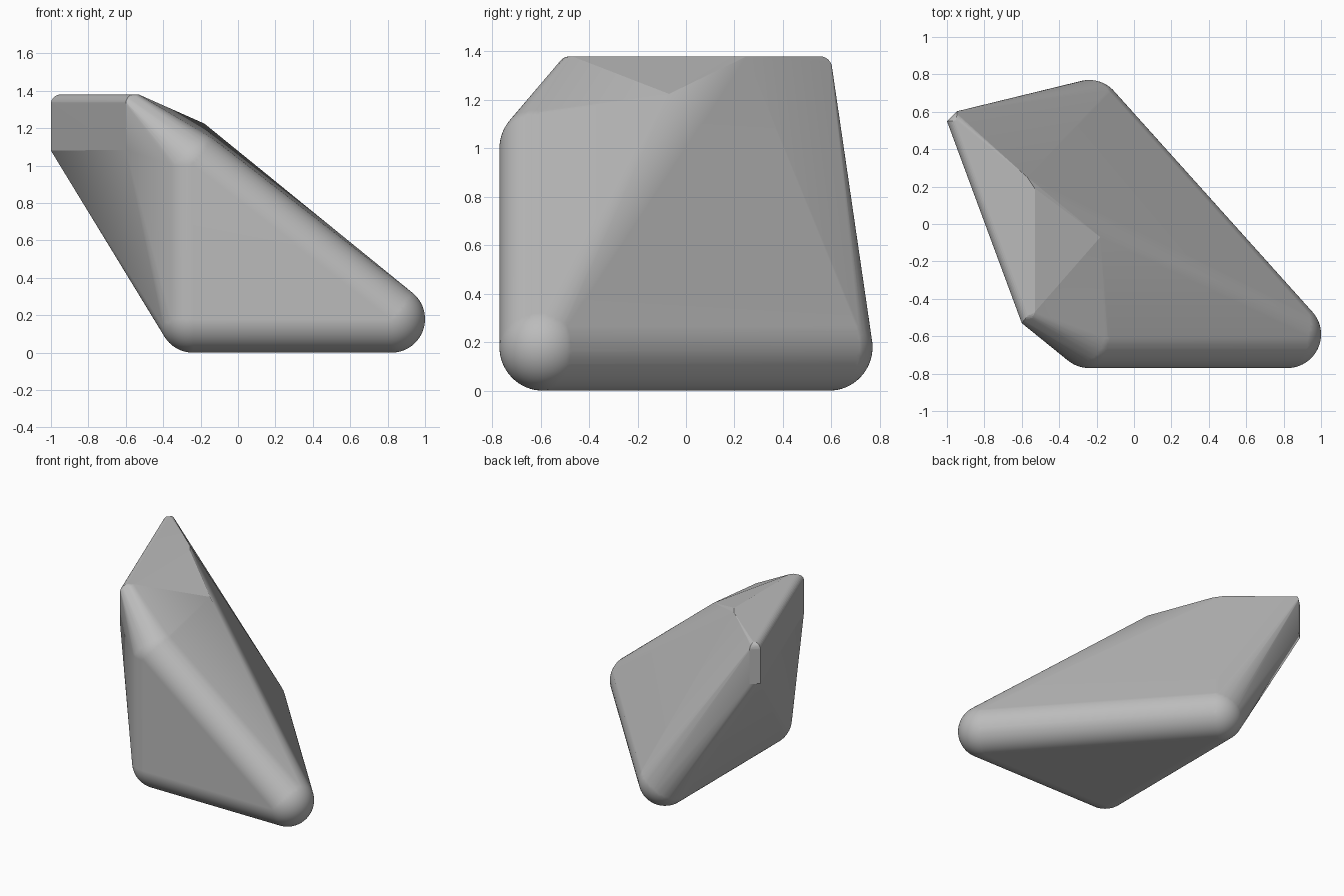
import bpy, bmesh, math
from mathutils import Matrix, Vector

cube = bpy.data.objects.get("Cube")
if cube:
    bpy.data.objects.remove(cube, do_unlink=True)

BIG, SMALL, TOP = 0.18, 0.05, 1.38
bm = bmesh.new()

# Rounded corners: three on the base, one at the front shoulder
base_z = BIG
corners = [(0.82, -0.59, base_z), (-0.24, -0.59, base_z),
           (-0.24, 0.59, base_z), (-0.24, -0.59, 1.0)]
for centre in corners:
    bmesh.ops.create_uvsphere(bm, u_segments=64, v_segments=32, radius=BIG,
                              matrix=Matrix.Translation(centre))

# Small rounded corner at the front of the top
bmesh.ops.create_uvsphere(bm, u_segments=32, v_segments=16, radius=SMALL,
                          matrix=Matrix.Translation((-0.55, -0.475, TOP - SMALL)))
bmesh.ops.delete(bm, geom=bm.edges[:], context='EDGES_FACES')


def chamfer_post(points, inner, bottom):
    """Upright chamfered corner whose upper end is rounded over."""
    for x, y in points:
        outer = Vector((x, y, 0))
        core = Vector((*inner, 0))
        bm.verts.new((x, y, bottom))
        for i in range(9):
            a = math.pi / 2 * i / 8
            p = core.lerp(outer, math.cos(a))
            bm.verts.new((p.x, p.y, TOP - SMALL + SMALL * math.sin(a)))


# Upright chamfers at the two outer ends of the top
chamfer_post([(-1.0, 0.55), (-0.945, 0.603)], (-0.95, 0.553), 1.08)
chamfer_post([(-0.61, -0.5), (-0.6, -0.53)], (-0.56, -0.48), 1.085)

# Sharp facet corners on the upper ridge
for p in [(-0.53, -0.47, TOP), (-0.53, 0.19, TOP), (-0.57, 0.25, TOP),
          (-0.18, -0.07, 1.225)]:
    bm.verts.new(p)

# Wrap everything in one faceted skin
hull = bmesh.ops.convex_hull(bm, input=bm.verts[:])
bmesh.ops.delete(bm, geom=[v for v in bm.verts if not v.link_faces], context='VERTS')
bmesh.ops.dissolve_limit(bm, angle_limit=math.radians(0.3), verts=bm.verts[:], edges=bm.edges[:])
bmesh.ops.recalc_face_normals(bm, faces=bm.faces[:])

mesh = bpy.data.meshes.new("rounded_wedge")
bm.to_mesh(mesh)
bm.free()
wedge = bpy.data.objects.new("rounded_wedge", mesh)
bpy.context.collection.objects.link(wedge)

# Plain grey
grey = bpy.data.materials.new("plain_grey")
grey.use_nodes = True
colour = (0.5, 0.5, 0.5, 1)
grey.diffuse_color = colour
grey.node_tree.nodes["Principled BSDF"].inputs["Base Color"].default_value = colour
mesh.materials.append(grey)

# Smooth roundings, crisp facets
bpy.ops.object.select_all(action='DESELECT')
wedge.select_set(True)
bpy.context.view_layer.objects.active = wedge
bpy.ops.object.shade_smooth_by_angle(angle=math.radians(7))
weighted = wedge.modifiers.new("flat_facets", 'WEIGHTED_NORMAL')
weighted.keep_sharp = True
